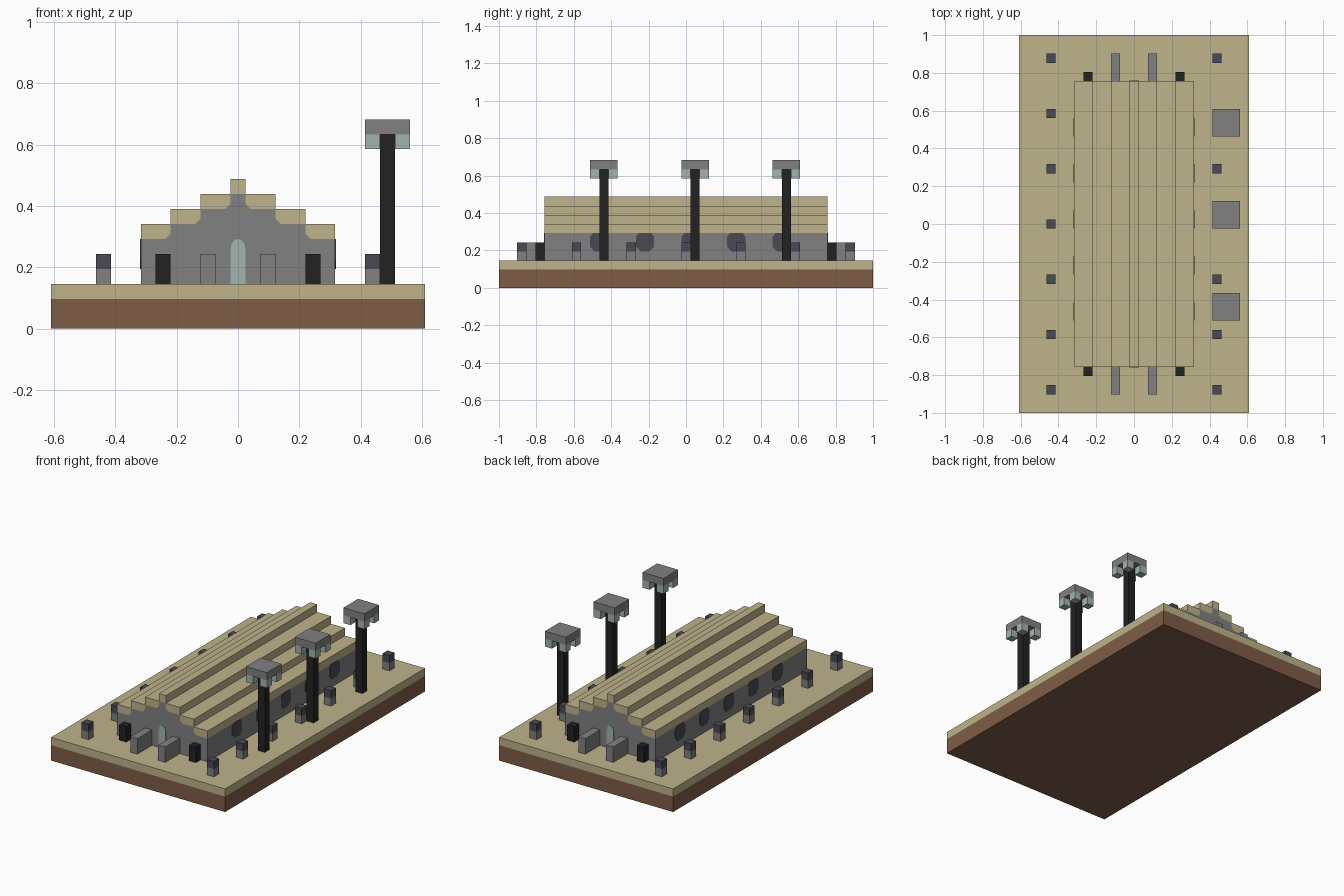
import bpy, bmesh, math

U = 2 / 41  # one block
cube = bpy.data.objects.get("Cube")
if cube:
    bpy.data.objects.remove(cube)


def material(name, rgb):
    lin = [((c / 255 + 0.055) / 1.055) ** 2.4 for c in rgb] + [1]
    m = bpy.data.materials.new(name)
    m.use_nodes = True
    m.diffuse_color = lin
    m.node_tree.nodes["Principled BSDF"].inputs["Base Color"].default_value = lin
    return m


SAND = material("sand", (190, 179, 139))
EARTH = material("earth_brown", (126, 93, 71))
STONE = material("stone_grey", (129, 129, 129))
BLACK = material("black", (34, 34, 34))
SLATE = material("slate", (73, 74, 84))
GLASS = material("pale_glass", (164, 180, 177))


def prism(name, mat, points, axis, start, end):
    """Extrude a profile along x or y; points are (other axis, z) in blocks."""
    def place(p, d):
        return (d * U, p[0] * U, p[1] * U) if axis == "x" else (p[0] * U, d * U, p[1] * U)
    bm = bmesh.new()
    face = bm.faces.new([bm.verts.new(place(p, start)) for p in points])
    ext = bmesh.ops.extrude_face_region(bm, geom=[face])
    verts = [g for g in ext["geom"] if isinstance(g, bmesh.types.BMVert)]
    shift = place((0, 0), end - start)
    bmesh.ops.translate(bm, vec=shift, verts=verts)
    bmesh.ops.recalc_face_normals(bm, faces=bm.faces)
    mesh = bpy.data.meshes.new(name)
    bm.to_mesh(mesh)
    bm.free()
    mesh.materials.append(mat)
    obj = bpy.data.objects.new(name, mesh)
    bpy.context.collection.objects.link(obj)
    return obj


def box(name, mat, x, y, z0, z1, w=1, d=1):
    """Block centred at x, y with width w and depth d."""
    a, b = x - w / 2, x + w / 2
    return prism(name, mat, [(a, z0), (b, z0), (b, z1), (a, z1)], "y", y - d / 2, y + d / 2)


# Ground slab
box("earth_base", EARTH, 0, 0, 0, 2, 25, 41)
box("sand_ground", SAND, 0, 0, 2, 3, 25, 41)

# Hall: grey core under a stepped roof
END = 15.5
C = 0.35
inner = [(6.5, 6)]
outer = [(6.5, 7)]
for i, x in enumerate((4.5, 2.5, 0.5)):
    z = 6 + i
    inner += [(x + C, z), (x, z + C), (x, z + 1)]
    outer += [(x, z + 1), (x, z + 2)]


def mirrored(points):
    return points + [(-x, z) for x, z in reversed(points)]


prism("hall_walls", STONE, mirrored([(6.5, 3)] + inner), "y", -END, END)
prism("stepped_roof", SAND, mirrored(inner) + mirrored(outer)[::-1], "y", -END, END)

# Arched doors, low walls and dark posts at both ends
arch = [(0.5 * math.cos(math.pi * i / 8), 5.3 + 0.7 * math.sin(math.pi * i / 8)) for i in range(9)]
for s, end in ((-1, "front"), (1, "back")):
    prism(end + "_door", GLASS, [(-0.5, 3), (0.5, 3)] + arch, "y", s * END, s * (END + 0.06))
    for m, side in ((-1, "right"), (1, "left")):
        box(f"{end}_{side}_low_wall", STONE, 2 * m, s * 17, 3, 5, 1, 3)
        box(f"{end}_{side}_post", BLACK, 5 * m, s * 16, 3, 5)

# Side windows and bollard lamps
for m, side in ((-1, "right"), (1, "left")):
    for i in range(5):
        c = -9.5 + 5 * i
        pane = [(c + dy, 5 + dz) for dy, dz in
                ((-1, -.5), (-.5, -1), (.5, -1), (1, -.5), (1, .6), (.7, 1), (-.7, 1), (-1, .6))]
        prism(f"{side}_window_{i}", SLATE, pane, "x", m * 6.5, m * 6.56)
    for i in range(7):
        y = 6 * (i - 3)
        box(f"{side}_bollard_base_{i}", STONE, 9 * m, y, 3, 4)
        box(f"{side}_bollard_lamp_{i}", SLATE, 9 * m, y, 4, 5)

# Tall lamp towers along one side
for i, y in enumerate((-9, 1, 11)):
    box(f"tower_pole_{i}", BLACK, 10, y, 3, 13)
    box(f"tower_cap_{i}", STONE, 10, y, 13, 14, 3, 3)
    for dx in (-1, 1):
        for dy in (-1, 1):
            box(f"tower_light_{i}", GLASS, 10 + dx, y + dy, 12, 13)
